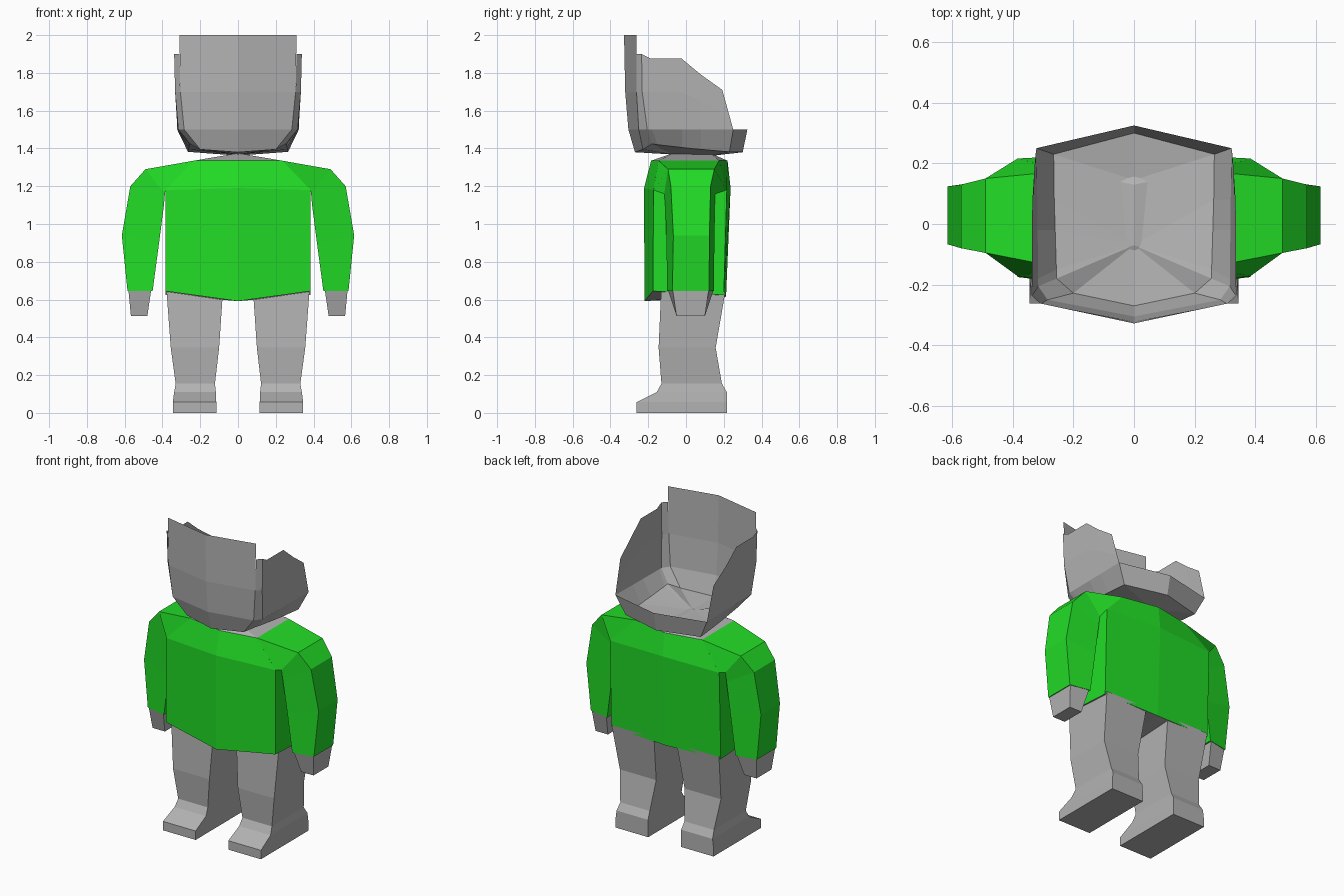
import bpy, bmesh

if "Cube" in bpy.data.objects:
    bpy.data.objects.remove(bpy.data.objects["Cube"])


def material(name, rgb):
    m = bpy.data.materials.new(name)
    m.diffuse_color = (*rgb, 1)
    m.use_nodes = True
    m.node_tree.nodes["Principled BSDF"].inputs["Base Color"].default_value = m.diffuse_color
    return m


GREY = material("light_grey", (0.45, 0.45, 0.45))
GREEN = material("shirt_green", (0.016, 0.72, 0.02))


def make(name, verts, faces, mat, solid=True):
    """Build the +x half and mirror it across x = 0."""
    bm = bmesh.new()
    vs = [bm.verts.new(v) for v in verts]
    for f in faces:
        bm.faces.new([vs[i] for i in f])
    bmesh.ops.remove_doubles(bm, verts=bm.verts, dist=0.0005)
    if solid:
        bmesh.ops.recalc_face_normals(bm, faces=bm.faces)
    me = bpy.data.meshes.new(name)
    bm.to_mesh(me)
    bm.free()
    me.materials.append(mat)
    ob = bpy.data.objects.new(name, me)
    bpy.context.collection.objects.link(ob)
    mod = ob.modifiers.new("mirror", "MIRROR")
    mod.use_clip = True
    mod.merge_threshold = 0.0005
    return ob


def grid(cols):
    """Faces between neighbouring columns of equal length."""
    n = len(cols[0])
    verts = [p for c in cols for p in c]
    faces = [(c * n + i, (c + 1) * n + i, (c + 1) * n + i + 1, c * n + i + 1)
             for c in range(len(cols) - 1) for i in range(n - 1)]
    return verts, faces


def loft(name, rings, mat, start=True, end=True):
    """Join four-sided rings into a tube with optional caps."""
    verts, faces = grid([r + r[:1] for r in rings])
    last = 5 * (len(rings) - 1)
    if start:
        faces.append((3, 2, 1, 0))
    if end:
        faces.append(tuple(last + i for i in range(4)))
    return make(name, verts, faces, mat)


def box_ring(x0, x1, y0, y1, z):
    return [(x0, y0, z), (x1, y0, z), (x1, y1, z), (x0, y1, z)]


# Torso: columns from front centre round to back centre
torso_cols = [
    [(0, -.22, .592), (0, -.222, 1.19), (0, -.185, 1.335)],
    [(.385, -.175, .645), (.385, -.172, 1.18), (.235, -.145, 1.335)],
    [(.385, .2, .624), (.385, .216, 1.18), (.235, .175, 1.335)],
    [(0, .212, .615), (0, .236, 1.19), (0, .22, 1.335)],
]
make("shirt_torso", *grid(torso_cols), GREEN)

# Underside of the hips and the low sloped neck
make("hip_underside", [c[0] for c in torso_cols], [(0, 1, 2, 3)], GREY, False)
make("neck", [c[2] for c in torso_cols] + [(0, -.07, 1.375), (0, .13, 1.375)],
     [(0, 1, 4), (1, 2, 5, 4), (2, 3, 5)], GREY)


# Sleeves: each ring has an outer edge and an inner edge
def arm_ring(xo, zo, yo0, yo1, xi, zi, yi0, yi1):
    return [(xo, yo0, zo), (xo, yo1, zo), (xi, yi1, zi), (xi, yi0, zi)]


loft("sleeve", [
    arm_ring(.235, 1.335, -.145, .175, .384, 1.18, -.172, .216),
    arm_ring(.49, 1.29, -.095, .15, .387, 1.16, -.115, .155),
    arm_ring(.57, 1.2, -.08, .13, .392, 1.1, -.11, .152),
    arm_ring(.615, .94, -.067, .124, .418, .9, -.103, .15),
    arm_ring(.585, .645, -.072, .122, .452, .645, -.1, .148),
], GREEN, start=False)

# Hands
loft("hand", [
    arm_ring(.58, .648, -.07, .12, .46, .648, -.095, .145),
    arm_ring(.567, .512, -.05, .1, .48, .512, -.05, .1),
], GREY)

# Legs
loft("leg", [
    box_ring(.08, .378, -.132, .208, .64),
    box_ring(.1, .356, -.145, .157, .345),
    box_ring(.122, .33, -.13, .19, .155),
], GREY, start=False, end=False)

# Feet: sloped toe and a wider sole
loft("foot", [
    box_ring(.122, .33, -.13, .19, .155),
    [(.117, -.155, .11), (.338, -.155, .11), (.338, .216, .11), (.117, .216, .11)],
    box_ring(.115, .345, -.262, .216, .057),
    box_ring(.115, .345, -.262, .216, 0),
], GREY, start=False)

# Head: open shell of tall front plate and lower side and back walls
front = [
    [(0, -.27, 1.38), (0, -.305, 1.5), (0, -.322, 1.7), (0, -.328, 2)],
    [(.2, -.228, 1.395), (.285, -.25, 1.5), (.305, -.262, 1.7), (.31, -.262, 2)],
]
make("head_front", *grid(front), GREY, False)
sides = [
    [(.2, -.228, 1.395), (.285, -.25, 1.5), (.305, -.262, 1.7), (.31, -.262, 1.9)],
    [(.255, -.18, 1.425), (.316, -.205, 1.5), (.333, -.232, 1.7), (.338, -.235, 1.9)],
    [(.256, -.15, 1.42), (.316, -.18, 1.5), (.333, -.19, 1.7), (.337, -.19, 1.877)],
    [(.26, -.02, 1.405), (.318, -.02, 1.5), (.333, -.025, 1.7), (.337, -.025, 1.877)],
    [(.263, .08, 1.395), (.319, .08, 1.5), (.33, .08, 1.65), (.335, .08, 1.79)],
    [(.265, .23, 1.382), (.322, .25, 1.5), (.324, .235, 1.555), (.328, .192, 1.71)],
]
make("head_side", *grid(sides), GREY, False)
back = [[(.265, .23, 1.382), (.322, .25, 1.5)], [(0, .3, 1.38), (0, .325, 1.5)]]
make("head_back", *grid(back), GREY, False)

# Head floor: shallow bowl fanned to a low ridge
rim = [front[0][0]] + [c[0] for c in sides] + [back[1][0]]
floor = rim + [(0, -.07, 1.368), (0, .145, 1.362)]
make("head_floor", floor,
     [(0, 1, 8), (1, 2, 8), (2, 3, 8), (3, 4, 8), (4, 5, 8), (5, 6, 9, 8), (6, 7, 9)],
     GREY, False)
